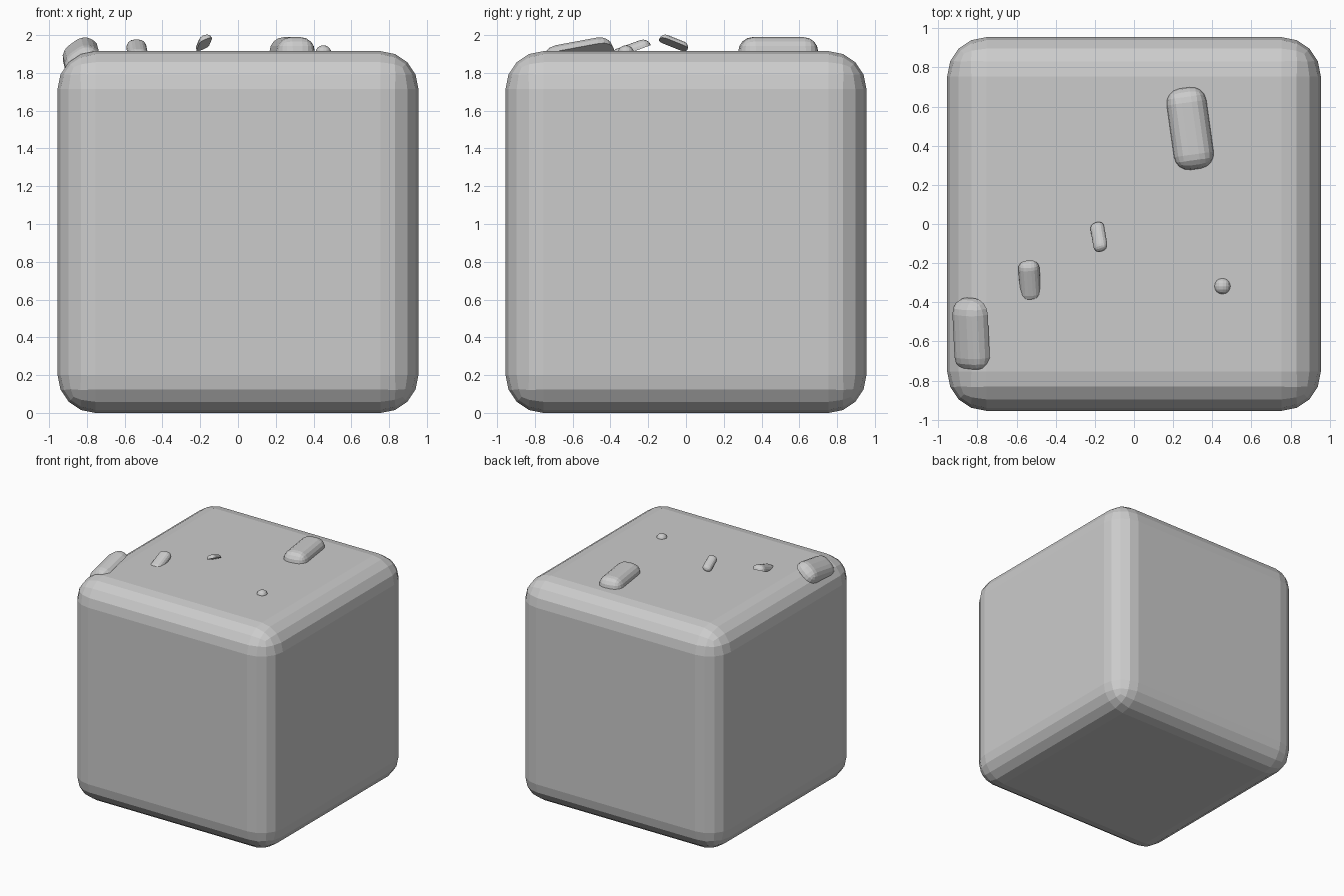
import bpy, bmesh
from math import radians
from mathutils import Matrix, Vector

if "Cube" in bpy.data.objects:
    bpy.data.objects.remove(bpy.data.objects["Cube"])


def rounded_box(name, size, radius, segments=4, halve=False):
    """Box with rounded edges about its centre; halve keeps only the upper half."""
    bm = bmesh.new()
    bmesh.ops.create_cube(bm, size=1, matrix=Matrix.Diagonal((*size, 1)))
    bmesh.ops.bevel(bm, geom=bm.edges[:], offset=radius, offset_type='OFFSET',
                    segments=segments, profile=0.5, affect='EDGES', clamp_overlap=True)
    if halve:
        bmesh.ops.bisect_plane(bm, geom=bm.verts[:] + bm.edges[:] + bm.faces[:],
                               plane_co=(0, 0, 0), plane_no=(0, 0, 1), clear_inner=True)
        bmesh.ops.holes_fill(bm, edges=[e for e in bm.edges if e.is_boundary], sides=0)
    bmesh.ops.recalc_face_normals(bm, faces=bm.faces[:])
    mesh = bpy.data.meshes.new(name)
    bm.to_mesh(mesh)
    bm.free()
    obj = bpy.data.objects.new(name, mesh)
    bpy.context.collection.objects.link(obj)
    return obj


# Rounded block
H = 1.915
block = rounded_box("block", (1.91, 1.91, H), 0.2)
block.location = (0, 0, H / 2)

# Loose half-capsule crumbs on top: width, length, height, base centre, rotation
crumbs = [
    ("large_crumb", 0.205, 0.42, 0.078, (0.287, 0.488, 1.911), (0, 0, 8)),
    ("edge_crumb", 0.205, 0.38, 0.08, (-0.825, -0.565, 1.875), (13, -36, -5)),
    ("middle_crumb", 0.108, 0.22, 0.043, (-0.533, -0.29, 1.91), (20, 0, 4)),
    ("tilted_crumb", 0.075, 0.16, 0.032, (-0.178, -0.067, 1.951), (-23, -20, 18)),
    ("small_crumb", 0.084, 0.084, 0.041, (0.452, -0.318, 1.905), (0, 0, 0)),
]
for name, w, l, h, loc, rot in crumbs:
    crumb = rounded_box(name, (w, l, 2 * h), h * 0.98, halve=True)
    crumb.location = loc
    crumb.rotation_euler = [radians(a) for a in rot]
